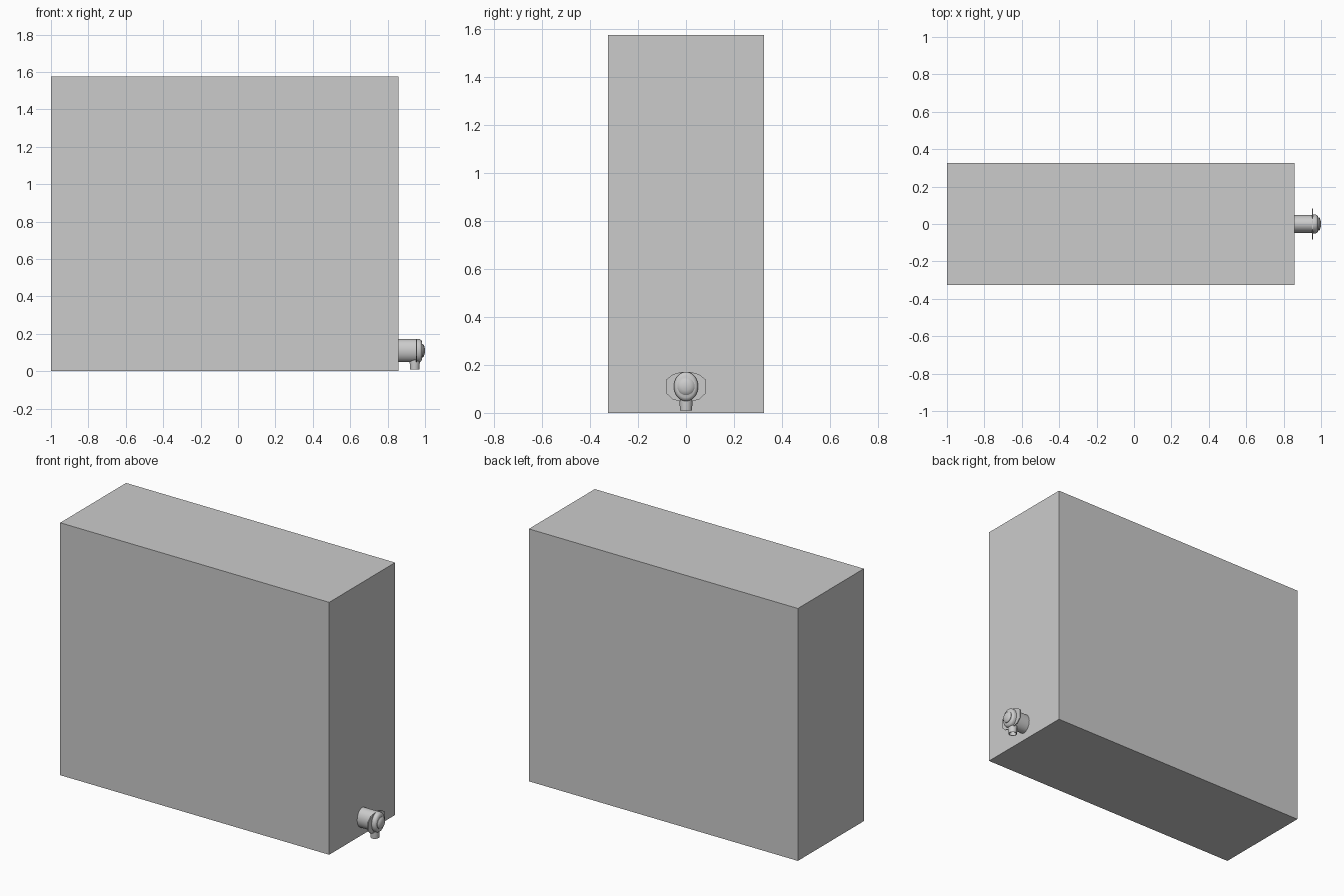
import bpy, math

if "Cube" in bpy.data.objects:
    bpy.data.objects.remove(bpy.data.objects["Cube"])

def prism(name, pts, x0, x1):
    """Extrude a (y, z) outline along x."""
    n = len(pts)
    verts = [(x, y, z) for x in (x0, x1) for y, z in pts]
    faces = [tuple(reversed(range(n))), tuple(range(n, 2 * n))]
    faces += [(i, (i + 1) % n, n + (i + 1) % n, n + i) for i in range(n)]
    me = bpy.data.meshes.new(name)
    me.from_pydata(verts, [], faces)
    ob = bpy.data.objects.new(name, me)
    bpy.context.collection.objects.link(ob)
    return ob

def smooth(ob):
    bpy.ops.object.select_all(action='DESELECT')
    ob.select_set(True)
    bpy.context.view_layer.objects.active = ob
    bpy.ops.object.shade_smooth_by_angle(angle=math.radians(35))

def lathe(name, profile, origin, axis='X', sy=1.0, n=32):
    """Revolve (distance, radius) rings around x or z; sy scales the y width."""
    verts, faces = [], []
    for d, r in profile:
        for i in range(n):
            a = 2 * math.pi * i / n
            u, v = r * sy * math.cos(a), r * math.sin(a)
            p = (d, u, v) if axis == 'X' else (v, u, d)
            verts.append(tuple(p[k] + origin[k] for k in range(3)))
    for j in range(len(profile) - 1):
        for i in range(n):
            k = (i + 1) % n
            faces.append((j*n + i, j*n + k, (j+1)*n + k, (j+1)*n + i))
    faces += [tuple(reversed(range(n))),
              tuple(range((len(profile) - 1) * n, len(profile) * n))]
    me = bpy.data.meshes.new(name)
    me.from_pydata(verts, [], faces)
    ob = bpy.data.objects.new(name, me)
    bpy.context.collection.objects.link(ob)
    smooth(ob)
    return ob

# Box carton
W, H = 0.325, 1.575
prism("carton", [(-W, 0), (W, 0), (W, H), (-W, H)], -1.0, 0.857)

# Tap barrel
C = (0, 0, 0.11)
lathe("tap_barrel", [(0.85, 0.061), (0.952, 0.061)], C, sy=0.8)

# Thin winged finger plate
half = [(0.03, 0.05), (0.055, 0.056), (0.083, 0.082),
        (0.083, 0.138), (0.055, 0.16), (0.02, 0.171)]
prism("finger_plate", half + [(-y, z) for y, z in reversed(half)], 0.952, 0.958)

# Rounded collar and domed push button
lathe("tap_collar", [(0.958, 0.061), (0.972, 0.061), (0.980, 0.056), (0.985, 0.046)], C, sy=0.83)
lathe("push_button", [(0.980, 0.036), (0.988, 0.036), (0.994, 0.030), (0.998, 0.018), (1.0, 0.006)], C)

# Hollow spout: outer wall, lip, inner wall
lathe("spout", [(0.07, 0.027), (0.045, 0.027), (0.01, 0.025), (0.01, 0.021), (0.045, 0.021)],
      (0.945, 0, 0), axis='Z')

# Make all normals face outward
for ob in bpy.context.collection.objects:
    bpy.ops.object.select_all(action='DESELECT')
    ob.select_set(True)
    bpy.context.view_layer.objects.active = ob
    bpy.ops.object.mode_set(mode='EDIT')
    bpy.ops.mesh.select_all(action='SELECT')
    bpy.ops.mesh.normals_make_consistent(inside=False)
    bpy.ops.object.mode_set(mode='OBJECT')
